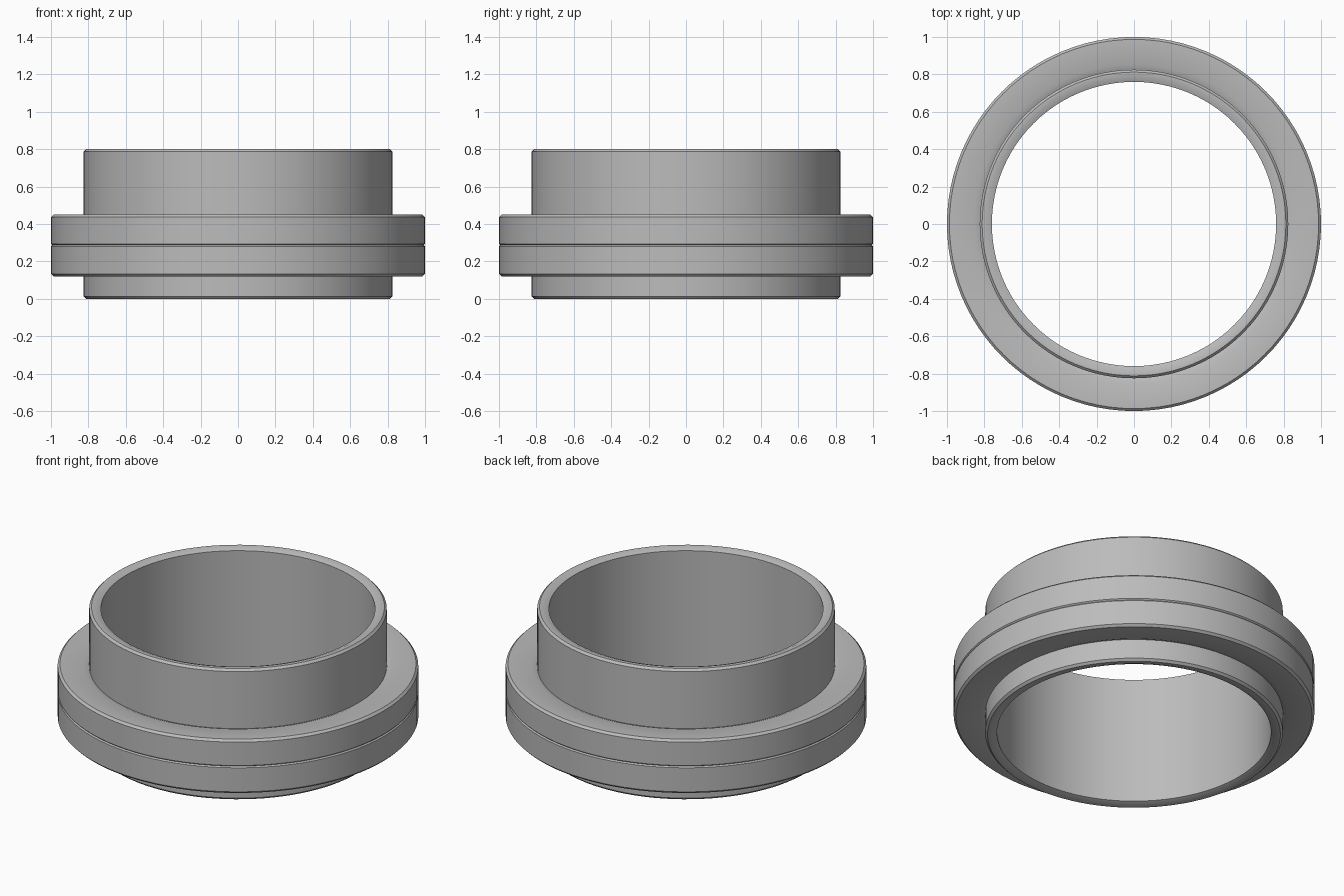
import bpy, bmesh, math

if "Cube" in bpy.data.objects:
    bpy.data.objects.remove(bpy.data.objects["Cube"], do_unlink=True)

SEGMENTS = 96

metal = bpy.data.materials.new("grey_metal")
metal.use_nodes = True
GREY = (0.5, 0.5, 0.5, 1)
metal.diffuse_color = GREY
metal.node_tree.nodes["Principled BSDF"].inputs["Base Color"].default_value = GREY


def lathe(name, profile):
    """Revolve a closed (radius, height) profile around z."""
    bm = bmesh.new()
    rings = []
    for i in range(SEGMENTS):
        a = math.tau * i / SEGMENTS
        rings.append([bm.verts.new((r * math.cos(a), r * math.sin(a), z)) for r, z in profile])
    n = len(profile)
    for i, ring in enumerate(rings):
        following = rings[(i + 1) % SEGMENTS]
        for j in range(n):
            k = (j + 1) % n
            bm.faces.new((ring[j], following[j], following[k], ring[k]))
    bmesh.ops.recalc_face_normals(bm, faces=bm.faces)
    mesh = bpy.data.meshes.new(name)
    bm.to_mesh(mesh)
    bm.free()
    mesh.materials.append(metal)
    obj = bpy.data.objects.new(name, mesh)
    bpy.context.collection.objects.link(obj)
    bpy.ops.object.select_all(action="DESELECT")
    obj.select_set(True)
    bpy.context.view_layer.objects.active = obj
    bpy.ops.object.shade_smooth_by_angle(angle=math.radians(30))
    return obj


def chamfered_ring(name, inner, outer, low, high, in_cut, low_cut, high_cut):
    """Ring with chamfers; in_cut is the (width, depth) of the bore's lips."""
    w, d = in_cut
    return lathe(name, [
        (inner, low + d), (inner + w, low),
        (outer - low_cut, low), (outer, low + low_cut),
        (outer, high - high_cut), (outer - high_cut, high),
        (inner + w, high), (inner, high - d)])


# Inner tube, open at both ends
chamfered_ring("sleeve", 0.76, 0.825, 0, 0.8, (0.03, 0.012), 0.013, 0.013)

# Two stacked collars, with a fine groove where they meet
chamfered_ring("lower_collar", 0.825, 1, 0.12, 0.287, (0.03, 0.012), 0.013, 0.007)
chamfered_ring("upper_collar", 0.825, 1, 0.287, 0.45, (0.03, 0.012), 0.007, 0.013)
